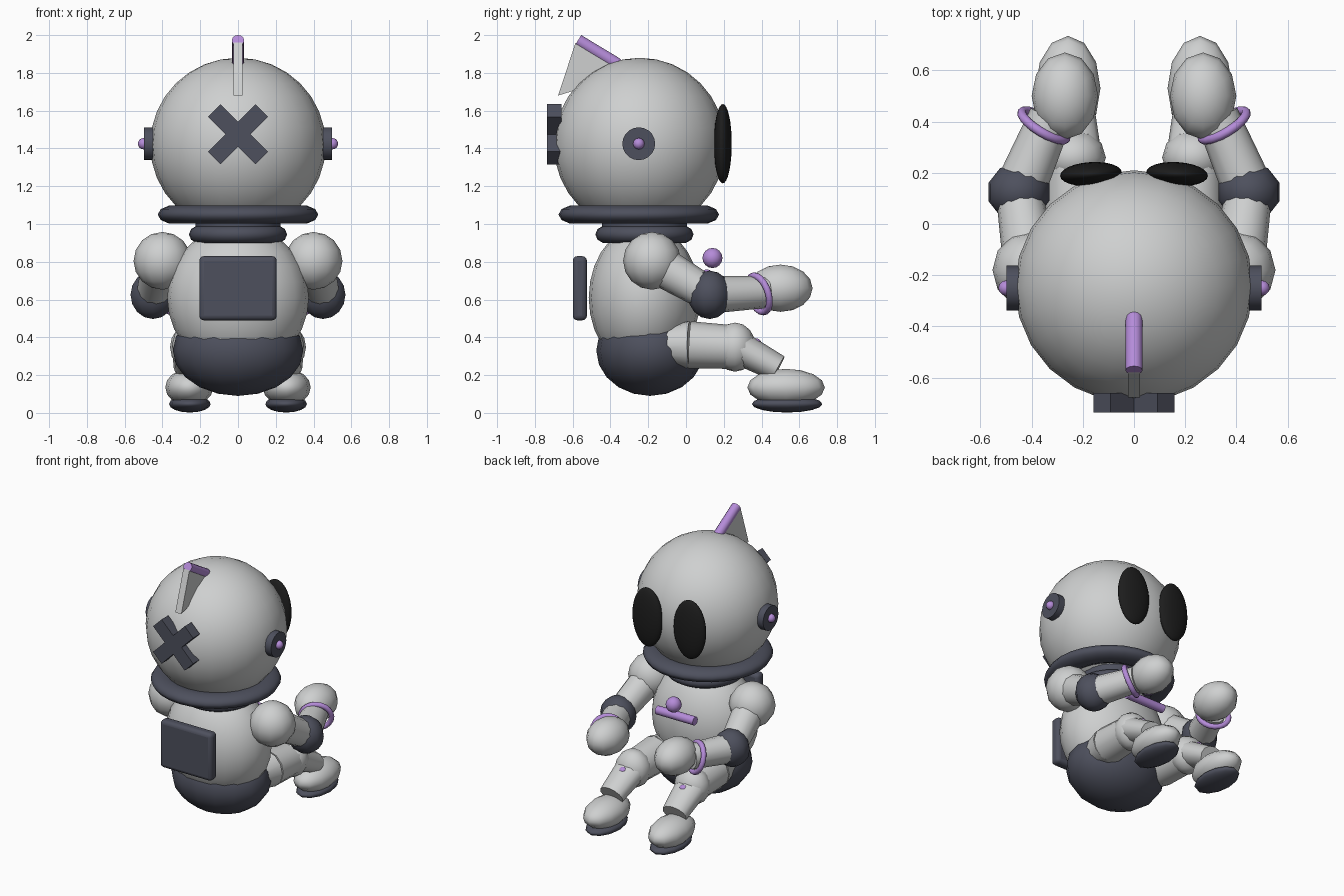
import bpy
import math
from mathutils import Vector

cube = bpy.data.objects.get("Cube")
if cube:
    bpy.data.objects.remove(cube, do_unlink=True)


def material(name, rgb):
    mat = bpy.data.materials.new(name)
    mat.use_nodes = True
    mat.diffuse_color = (*rgb, 1)
    bsdf = mat.node_tree.nodes["Principled BSDF"]
    bsdf.inputs["Base Color"].default_value = (*rgb, 1)
    return mat


GREY = material("light_grey", (0.62, 0.63, 0.63))
SLATE = material("dark_slate", (0.075, 0.08, 0.11))
PURPLE = material("soft_purple", (0.46, 0.26, 0.69))
BLACK = material("eye_black", (0.012, 0.012, 0.012))
parts = []


def finish(name, mat):
    obj = bpy.context.object
    obj.name = name
    obj.data.materials.append(mat)
    parts.append(obj)
    return obj


def ball(name, mat, loc, radii, seg=12, rings=8, rot=(0, 0, 0)):
    bpy.ops.mesh.primitive_uv_sphere_add(segments=seg, ring_count=rings, radius=1,
                                         location=loc, rotation=rot)
    bpy.context.object.scale = radii
    return finish(name, mat)


def limb(name, mat, start, end, r1, r2, seg=12, widen=1):
    """Tapered cylinder between two points, optionally widened sideways."""
    a, b = Vector(start), Vector(end)
    bpy.ops.mesh.primitive_cone_add(vertices=seg, radius1=r1, radius2=r2,
                                    depth=(b - a).length, location=(a + b) / 2)
    obj = bpy.context.object
    obj.rotation_euler = (b - a).to_track_quat('Z', 'Y').to_euler()
    obj.scale.x = widen
    return finish(name, mat)


def ring(name, mat, loc, major, minor, flat=1, axis=(0, 0, 1), seg=28):
    bpy.ops.mesh.primitive_torus_add(major_segments=seg, minor_segments=10, location=loc,
                                     major_radius=major, minor_radius=minor)
    obj = bpy.context.object
    obj.rotation_euler = Vector(axis).to_track_quat('Z', 'Y').to_euler()
    obj.scale.z = flat
    return finish(name, mat)


def box(name, mat, loc, size, bevel=0, rot=(0, 0, 0)):
    bpy.ops.mesh.primitive_cube_add(size=1, location=loc, rotation=rot)
    obj = bpy.context.object
    obj.scale = size
    bpy.ops.object.transform_apply(location=False, rotation=False, scale=True)
    if bevel:
        mod = obj.modifiers.new("rounded_edges", 'BEVEL')
        mod.width, mod.segments = bevel, 3
    return finish(name, mat)


# Head, collar and neck
ball("head", GREY, (0, -0.245, 1.42), (0.465, 0.455, 0.46), 24, 16)
ring("helmet_collar", SLATE, (0, -0.25, 1.05), 0.34, 0.085, 0.58)
limb("neck", SLATE, (0, -0.22, 0.92), (0, -0.22, 1.03), 0.225, 0.225, 24)
ring("neck_ring", SLATE, (0, -0.22, 0.945), 0.2, 0.06, 0.8)

# Torso and pelvis
ball("torso", GREY, (0, -0.22, 0.61), (0.375, 0.295, 0.385), 20, 14)
ball("pelvis", SLATE, (0, -0.19, 0.33), (0.345, 0.285, 0.24), 16, 10)
box("backpack", SLATE, (0, -0.562, 0.66), (0.41, 0.075, 0.34), 0.025)

# Crossed bars on the back of the head
for sign in (-1, 1):
    box("cross_bar", SLATE, (0, -0.698, 1.475), (0.355, 0.076, 0.095),
        rot=(0, sign * math.pi / 4, 0))

# Crest: thin triangular fin carrying a rod
profile = [(-0.677, 1.68), (-0.585, 1.96), (-0.36, 1.84), (-0.45, 1.75)]
n = len(profile)
verts = [(x, y, z) for x in (-0.024, 0.024) for y, z in profile]
faces = [tuple(range(n))[::-1], tuple(range(n, 2 * n))]
faces += [(i, (i + 1) % n, (i + 1) % n + n, i + n) for i in range(n)]
mesh = bpy.data.meshes.new("crest_fin")
mesh.from_pydata(verts, [], faces)
fin = bpy.data.objects.new("crest_fin", mesh)
bpy.context.collection.objects.link(fin)
mesh.materials.append(GREY)
parts.append(fin)
limb("crest_rod", PURPLE, (0, -0.572, 1.972), (0, -0.37, 1.85), 0.033, 0.033)
ball("crest_rod_tip", PURPLE, (0, -0.37, 1.85), (0.033, 0.033, 0.033))

# Chest controls
ball("chest_button", PURPLE, (0, 0.14, 0.82), (0.053, 0.053, 0.053))
limb("chest_bar", PURPLE, (-0.15, 0.11, 0.73), (0.15, 0.11, 0.73), 0.03, 0.03)

for s, side in ((1, "left"), (-1, "right")):
    # Face and ear
    ball(side + "_eye", BLACK, (s * 0.168, 0.195, 1.425), (0.121, 0.047, 0.21), 24, 16,
         rot=(0, 0, -s * 0.06))
    limb(side + "_ear_disc", SLATE, (s * 0.43, -0.25, 1.425), (s * 0.498, -0.25, 1.425),
         0.087, 0.087, 20)
    ball(side + "_ear_knob", PURPLE, (s * 0.5, -0.25, 1.425), (0.03, 0.03, 0.03))

    # Arm
    shoulder, elbow = (s * 0.4, -0.18, 0.805), (s * 0.45, 0.125, 0.625)
    wrist = (s * 0.325, 0.42, 0.64)
    ball(side + "_shoulder", GREY, shoulder, (0.153, 0.153, 0.153))
    limb(side + "_upper_arm", GREY, shoulder, elbow, 0.11, 0.09)
    ball(side + "_elbow", SLATE, elbow, (0.125, 0.115, 0.128), 10, 8)
    limb(side + "_forearm", GREY, elbow, wrist, 0.1, 0.085)
    ring(side + "_bracelet", PURPLE, (s * 0.352, 0.385, 0.63), 0.1, 0.018,
         axis=(-s * 0.5, 0.82, 0.28), seg=20)
    ball(side + "_hand", GREY, (s * 0.27, 0.5, 0.66), (0.13, 0.17, 0.125))

    # Leg
    knee = (s * 0.235, 0.26, 0.348)
    limb(side + "_thigh", GREY, (s * 0.2, -0.2, 0.36), (s * 0.225, 0.02, 0.36), 0.085, 0.125)
    limb(side + "_lower_thigh", GREY, (s * 0.225, 0.02, 0.36), knee, 0.125, 0.115)
    ball(side + "_knee", GREY, knee, (0.125, 0.11, 0.13))
    ball(side + "_knee_dot", PURPLE, (s * 0.24, 0.37, 0.37), (0.028, 0.028, 0.025))
    limb(side + "_shin", GREY, (s * 0.24, 0.29, 0.34), (s * 0.25, 0.488, 0.235),
         0.088, 0.072, widen=1.25)
    ball(side + "_foot", GREY, (s * 0.258, 0.53, 0.135), (0.127, 0.205, 0.098))
    ball(side + "_sole", SLATE, (s * 0.255, 0.535, 0.047), (0.11, 0.187, 0.045))

# Smooth rounded parts while keeping hard edges
bpy.ops.object.select_all(action='DESELECT')
for obj in parts:
    obj.select_set(True)
bpy.context.view_layer.objects.active = parts[0]
bpy.ops.object.shade_smooth_by_angle(angle=math.radians(46))
